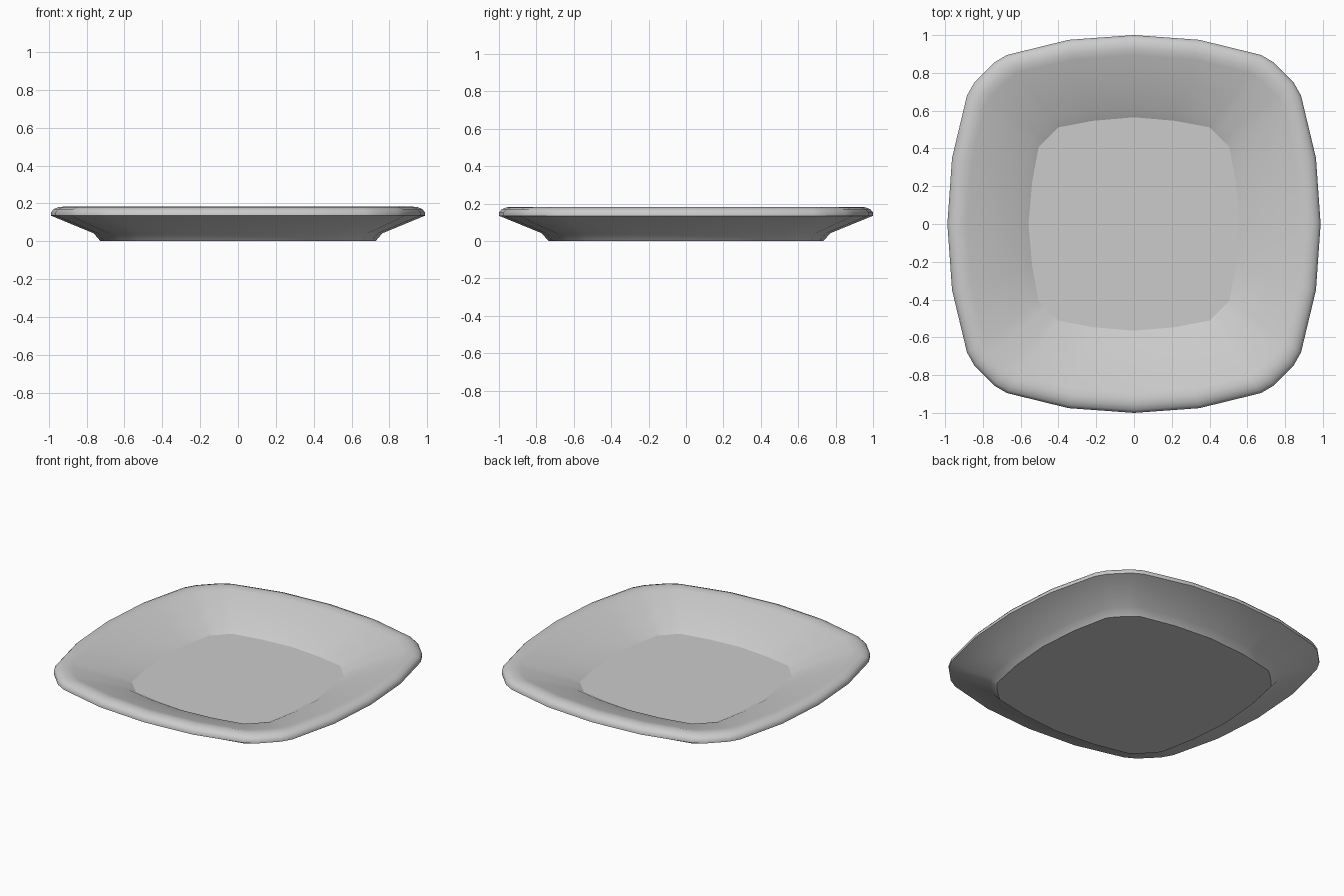
import bpy
import bmesh

cube = bpy.data.objects.get("Cube")
if cube:
    bpy.data.objects.remove(cube, do_unlink=True)

# Half of one quadrant of the rounded-square outline, at the rim and at the well
RIM = [(0, 1), (0.35, 0.975), (0.68, 0.895), (0.75, 0.855)]
WELL = [(0, 1), (0.386, 0.967), (0.72, 0.905), (0.78, 0.845)]
X_SCALE = 0.988

# Section from the underside, around the rim, down to the well: radius, height, sharp
SECTION = [
    (0.735, 0.0, True), (0.772, 0.042, False), (1.0, 0.135, True),
    (1.0, 0.153, False), (0.985, 0.17, False), (0.96, 0.18, False),
    (0.93, 0.183, False), (0.895, 0.174, False), (0.76, 0.127, False),
    (0.62, 0.074, False), (0.565, 0.045, True),
]


def outline(radius):
    """Full outline of the given radius, blended from well to rim shape."""
    t = min(1, max(0, (radius - 0.565) / 0.435))
    half = [(a[0] + (b[0] - a[0]) * t, a[1] + (b[1] - a[1]) * t)
            for a, b in zip(WELL, RIM)]
    quarter = half + [(y, x) for x, y in reversed(half[1:])]
    points = []
    for _ in range(4):
        points += quarter
        quarter = [(y, -x) for x, y in quarter]
    return [(x * radius * X_SCALE, y * radius) for x, y in points]


# Loft the section rings, then close the underside and the well
bm = bmesh.new()
rings = [[bm.verts.new((x, y, z)) for x, y in outline(r)] for r, z, _ in SECTION]
count = len(rings[0])
for low, high in zip(rings, rings[1:]):
    for i in range(count):
        j = (i + 1) % count
        bm.faces.new((low[i], low[j], high[j], high[i]))
bm.faces.new(rings[0])
bm.faces.new(rings[-1])
bmesh.ops.recalc_face_normals(bm, faces=bm.faces)
for face in bm.faces:
    face.smooth = True

# Keep the foot, rim underside and well edges crisp
for ring, (_, _, sharp) in zip(rings, SECTION):
    if sharp:
        for i in range(count):
            bm.edges.get((ring[i], ring[(i + 1) % count])).smooth = False

mesh = bpy.data.meshes.new("plate")
bm.to_mesh(mesh)
bm.free()
plate = bpy.data.objects.new("plate", mesh)
bpy.context.collection.objects.link(plate)

# Light grey glaze
glaze = bpy.data.materials.new("light_grey_glaze")
glaze.use_nodes = True
color = (0.6, 0.6, 0.6, 1)
glaze.diffuse_color = color
glaze.node_tree.nodes["Principled BSDF"].inputs["Base Color"].default_value = color
mesh.materials.append(glaze)
